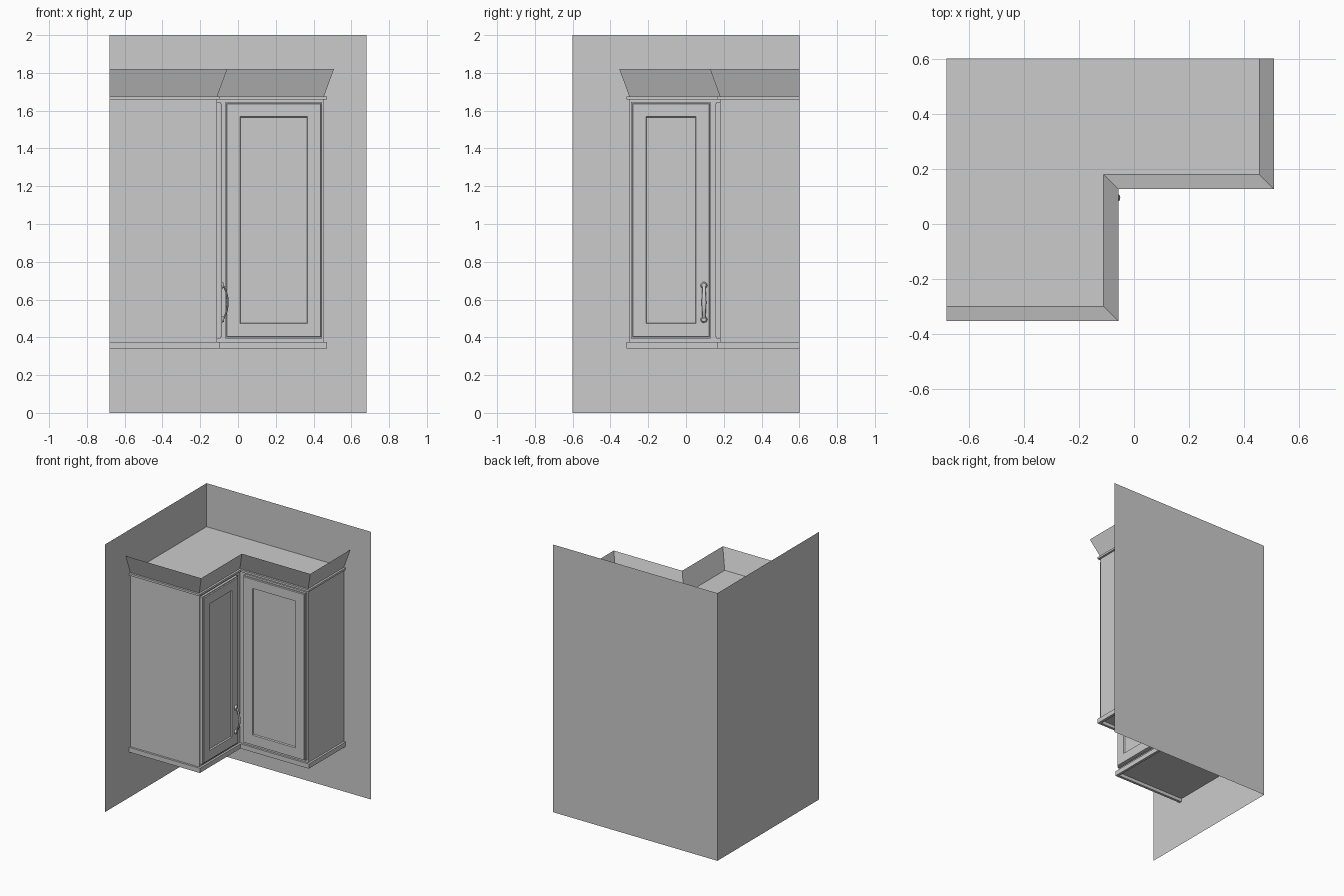
import bpy, bmesh, math
from mathutils import Vector

if "Cube" in bpy.data.objects:
    bpy.data.objects.remove(bpy.data.objects["Cube"])

WX, WY = -0.68, 0.60            # wall planes behind the cabinets


def make(name, verts, faces, fix=True):
    bm = bmesh.new()
    vs = [bm.verts.new(v) for v in verts]
    for f in faces:
        bm.faces.new([vs[i] for i in f])
    if fix:
        bmesh.ops.recalc_face_normals(bm, faces=bm.faces)
    me = bpy.data.meshes.new(name)
    bm.to_mesh(me)
    bm.free()
    ob = bpy.data.objects.new(name, me)
    bpy.context.collection.objects.link(ob)
    return ob


def outline(d):
    """Exposed front edge of the L-shaped plan, pushed outward by d."""
    return [(0.455 + d, WY), (0.455 + d, 0.18 - d), (-0.11 + d, 0.18 - d),
            (-0.11 + d, -0.30 - d), (WX, -0.30 - d)]


def moulding(name, profile, closed=True):
    """Mitred moulding: profile of (outset, z) swept along the plan outline."""
    n = len(profile)
    rings = [[(x, y, z) for x, y in outline(d)] for d, z in profile]
    verts = [v for r in rings for v in r]
    faces = [(i * 5 + k, i * 5 + k + 1, (i + 1) % n * 5 + k + 1, (i + 1) % n * 5 + k)
             for i in range(n if closed else n - 1) for k in range(4)]
    if closed:
        faces += [tuple(i * 5 + e for i in range(n)) for e in (0, 4)]
    return make(name, verts, faces)


def door(name, origin, across, out, width, height):
    """Framed door made of nested rectangles stepping in and out."""
    o, a, n, up = Vector(origin), Vector(across), Vector(out), Vector((0, 0, 1))
    steps = [(0, 0), (0, 0.018), (0.006, 0.018), (0.009, 0.025),
             (0.077, 0.025), (0.081, 0.015)]
    verts, faces = [], []
    for inset, depth in steps:
        for u, v in ((inset, inset), (width - inset, inset),
                     (width - inset, height - inset), (inset, height - inset)):
            verts.append(o + a * u + up * v + n * depth)
    for s in range(len(steps) - 1):
        for k in range(4):
            j = (k + 1) % 4
            faces.append((s * 4 + k, s * 4 + j, s * 4 + 4 + j, s * 4 + 4 + k))
    e = len(verts)
    faces += [(0, 1, 2, 3), (e - 4, e - 3, e - 2, e - 1)]
    return make(name, verts, faces)


# Walls
make("back_wall", [(WX, WY, 0), (-WX, WY, 0), (-WX, WY, 2), (WX, WY, 2)],
     [(0, 1, 2, 3)], False)
make("left_wall", [(WX, -WY, 0), (WX, WY, 0), (WX, WY, 2), (WX, -WY, 2)],
     [(0, 1, 2, 3)], False)

# L-shaped cabinet body
plan = outline(0) + [(WX, WY)]
n = len(plan)
make("cabinet_body",
     [(x, y, z) for z in (0.365, 1.675) for x, y in plan],
     [tuple(range(n)), tuple(range(n, 2 * n))] +
     [(i, (i + 1) % n, (i + 1) % n + n, i + n) for i in range(n)])

# Trim rails and sloping crown
moulding("bottom_trim", [(-0.004, 0.34), (0.015, 0.34), (0.015, 0.375), (-0.004, 0.375)])
moulding("top_trim", [(-0.004, 1.66), (0.015, 1.66), (0.015, 1.675), (-0.004, 1.675)])
moulding("crown", [(0, 1.675), (0.053, 1.82)], closed=False)

# Doors
door("left_door", (-0.11, -0.29, 0.395), (0, 1, 0), (1, 0, 0), 0.42, 1.25)
door("right_door", (-0.067, 0.18, 0.395), (1, 0, 0), (0, -1, 0), 0.512, 1.25)

# Bow handle with round mounting feet
HY, HZ = 0.095, 0.585
cu = bpy.data.curves.new("handle_bow", "CURVE")
cu.dimensions = "3D"
cu.bevel_depth = 0.006
cu.bevel_resolution = 2
cu.use_fill_caps = True
sp = cu.splines.new("POLY")
N = 16
sp.points.add(N)
for i, p in enumerate(sp.points):
    t = i / N * 2 - 1
    p.co = (-0.056 - 0.024 * abs(t) ** 2.5, 0, t * 0.092, 1)
    p.radius = 1.05 - 0.4 * abs(t)
sp.use_smooth = True
bow = bpy.data.objects.new("handle_bow", cu)
bow.location = (0, HY, HZ)
bow.scale = (1, 2, 1)
bpy.context.collection.objects.link(bow)

for side, name in ((-1, "lower_handle_foot"), (1, "upper_handle_foot")):
    bpy.ops.mesh.primitive_cone_add(vertices=20, radius1=0.018, radius2=0.012, depth=0.012,
                                    location=(-0.079, HY, HZ + side * 0.09),
                                    rotation=(0, math.pi / 2, 0))
    bpy.context.object.name = name
    bpy.ops.object.shade_smooth_by_angle()
